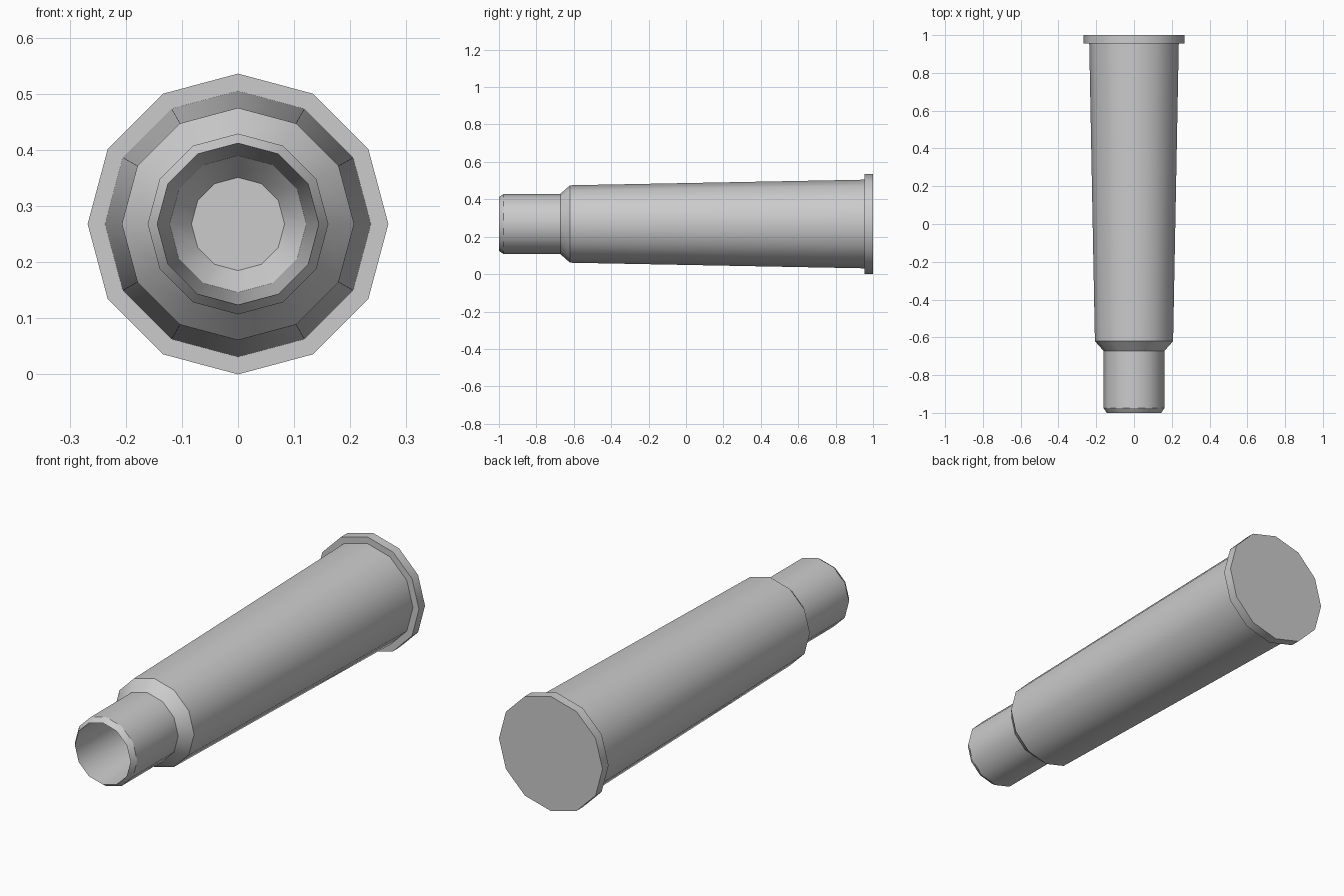
import bpy, bmesh
from math import sin, cos, pi, radians

if "Cube" in bpy.data.objects:
    bpy.data.objects.remove(bpy.data.objects["Cube"])

SIDES = 12
CENTRE_Z = 0.268

# Profile as (radius, y): base rim, tapered body, shoulder, neck, mouth, bore
profile = [
    (0.268, 1.0), (0.268, 0.955), (0.237, 0.955),
    (0.207, -0.62), (0.161, -0.672), (0.161, -0.975), (0.144, -1.0),
    (0.122, -0.45), (0.083, -0.40),
]

bm = bmesh.new()
rings = []
for r, y in profile:
    rings.append([bm.verts.new((r * cos(2 * pi * i / SIDES), y,
                                CENTRE_Z + r * sin(2 * pi * i / SIDES)))
                  for i in range(SIDES)])

# Walls between neighbouring rings
for a, b in zip(rings, rings[1:]):
    for i in range(SIDES):
        j = (i + 1) % SIDES
        bm.faces.new((a[i], a[j], b[j], b[i]))

# Closed base and bore floor
bm.faces.new(rings[0])
bm.faces.new(rings[-1])
bmesh.ops.recalc_face_normals(bm, faces=bm.faces)

mesh = bpy.data.meshes.new("tapered_casing")
bm.to_mesh(mesh)
bm.free()
casing = bpy.data.objects.new("tapered_casing", mesh)
bpy.context.collection.objects.link(casing)

# Smooth around the tube, crisp at the steps
bpy.context.view_layer.objects.active = casing
casing.select_set(True)
bpy.ops.object.shade_smooth_by_angle(angle=radians(31))
